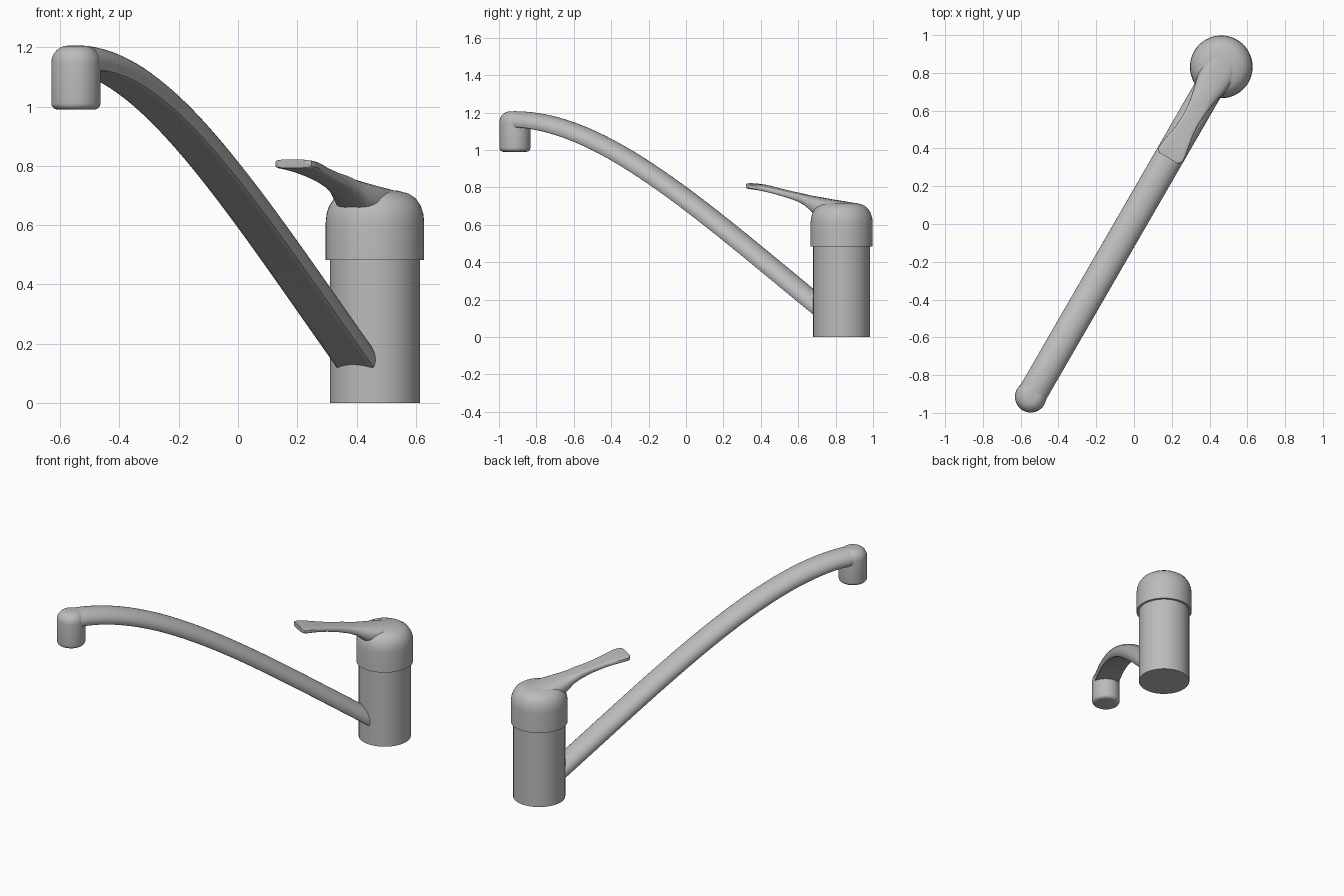
import bpy, bmesh, math
from mathutils import Vector

cube = bpy.data.objects.get("Cube")
if cube:
    bpy.data.objects.remove(cube)

metal = bpy.data.materials.new("brushed_grey_metal")
metal.use_nodes = True
GREY = (0.5, 0.5, 0.5, 1)
metal.diffuse_color = GREY
metal.node_tree.nodes["Principled BSDF"].inputs["Base Color"].default_value = GREY

BODY = Vector((0.462, 0.832, 0))
OUTLET = Vector((-0.547, -0.915, 0))
ALONG = (BODY - OUTLET).normalized()      # from outlet towards body
SIDE = Vector((ALONG.y, -ALONG.x, 0))
UP = Vector((0, 0, 1))


def loft(name, rings, angle=35):
    """Skin a list of closed rings and cap both ends."""
    bm = bmesh.new()
    loops = [[bm.verts.new(p) for p in ring] for ring in rings]
    for a, b in zip(loops, loops[1:]):
        for i in range(len(a)):
            j = (i + 1) % len(a)
            bm.faces.new((a[i], a[j], b[j], b[i]))
    bm.faces.new(loops[0][::-1])
    bm.faces.new(loops[-1])
    bmesh.ops.recalc_face_normals(bm, faces=bm.faces)
    mesh = bpy.data.meshes.new(name)
    bm.to_mesh(mesh)
    bm.free()
    mesh.materials.append(metal)
    obj = bpy.data.objects.new(name, mesh)
    bpy.context.collection.objects.link(obj)
    bpy.ops.object.select_all(action='DESELECT')
    obj.select_set(True)
    bpy.context.view_layer.objects.active = obj
    bpy.ops.object.shade_smooth_by_angle(angle=math.radians(angle))
    return obj


def turned(name, centre, profile, n=48):
    """Round part from (radius, height) pairs."""
    turns = [math.tau * i / n for i in range(n)]
    return loft(name, [[centre + Vector((r * math.cos(a), r * math.sin(a), z))
                        for a in turns] for r, z in profile])


def corner(r, radius, z, start, end, steps=6):
    """Quarter-round profile points; r and z locate the arc centre."""
    arc = [math.radians(start + (end - start) * i / steps) for i in range(steps + 1)]
    return [(r + radius * math.cos(a), z + radius * math.sin(a)) for a in arc]


def bezier(points, t):
    while len(points) > 1:
        points = [a.lerp(b, t) for a, b in zip(points, points[1:])]
    return points[0]


# Body and cap
turned("body", BODY, [(0.152, 0), (0.152, 0.49)])
turned("cap", BODY, [(0.166, 0.483), (0.166, 0.61), (0.163, 0.64), (0.154, 0.666),
                     (0.138, 0.69), (0.115, 0.706), (0.08, 0.716), (0.03, 0.721)])

# Outlet
turned("outlet", OUTLET, corner(0.061, 0.022, 1.012, -90, 0)
       + corner(0.025, 0.058, 1.148, 0, 90))

# Spout: arched path with a flat-bottomed, round-topped section
path = [Vector(p) for p in ((0, 1.165), (0.55, 1.165), (1.15, 0.69), (1.92, 0.145))]
STEPS = 32
rings = []
for k in range(STEPS + 1):
    t = k / STEPS
    p = bezier(path, t)
    d = (bezier(path, min(t + 0.01, 1)) - bezier(path, max(t - 0.01, 0))).normalized()
    normal = UP * d.x - ALONG * d.y
    ring = []
    for i in range(32):
        a = math.tau * i / 32
        h = math.sin(a)
        h = 0.06 * h - 0.018 if h > 0 else -0.018 + max(0.06 * h, -0.026)
        ring.append(OUTLET + ALONG * p.x + UP * p.y + SIDE * 0.078 * math.cos(a) + normal * h)
    rings.append(ring)
loft("spout", rings, 30)

# Lever: reach, top height, half width, thickness
stations = [(-0.06, 0.718, 0.07, 0.06), (0.0, 0.727, 0.09, 0.09), (0.06, 0.735, 0.092, 0.11),
            (0.11, 0.743, 0.085, 0.11), (0.155, 0.75, 0.073, 0.09), (0.2, 0.757, 0.062, 0.06),
            (0.25, 0.766, 0.053, 0.042), (0.32, 0.779, 0.048, 0.034), (0.39, 0.793, 0.052, 0.03),
            (0.45, 0.806, 0.062, 0.029), (0.5, 0.815, 0.072, 0.029), (0.535, 0.819, 0.075, 0.029),
            (0.55, 0.821, 0.07, 0.029), (0.558, 0.822, 0.055, 0.029)]
rings = []
for reach, top, half, thick in stations:
    power = 0.75 if reach < 0.22 else 0.4
    ring = []
    for i in range(24):
        a = math.tau * i / 24
        c, s = math.cos(a), math.sin(a)
        x = half * math.copysign(abs(c) ** power, c)
        z = top - thick / 2 + thick / 2 * math.copysign(abs(s) ** power, s)
        ring.append(BODY - ALONG * reach + SIDE * x + UP * z)
    rings.append(ring)
loft("lever", rings, 40)
